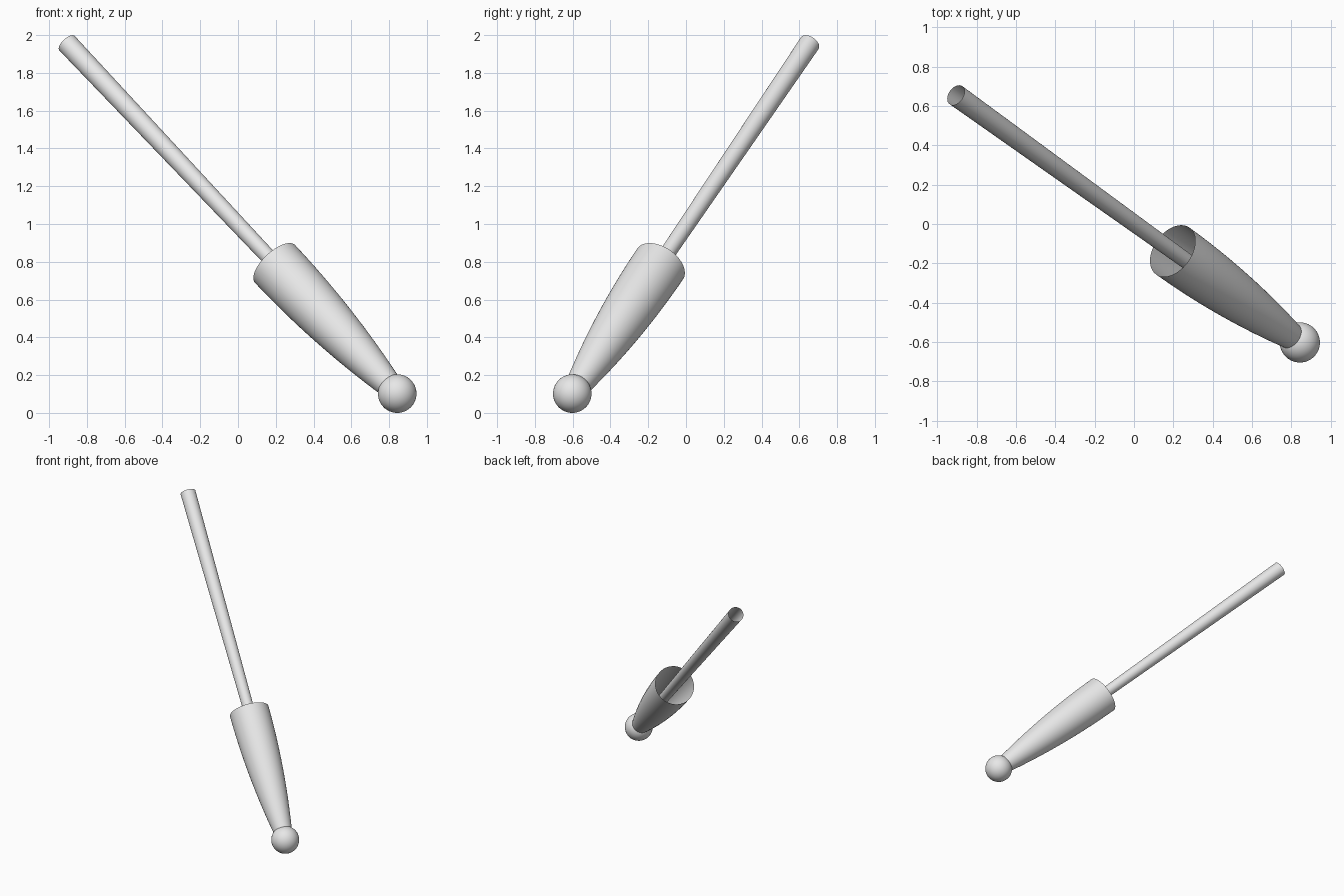
import bpy, bmesh, math
from mathutils import Vector

cube = bpy.data.objects.get("Cube")
if cube:
    bpy.data.objects.remove(cube, do_unlink=True)

# One plain light grey for everything
grey = bpy.data.materials.new("light_grey")
grey.use_nodes = True
colour = (0.8, 0.8, 0.8, 1)
grey.diffuse_color = colour
grey.node_tree.nodes["Principled BSDF"].inputs["Base Color"].default_value = colour

# Shared axis from the ball centre to the open tip of the rod
BALL = Vector((0.843, -0.602, 0.102))
TIP = Vector((-0.905, 0.655, 1.957))
AXIS = TIP - BALL
LENGTH = AXIS.length
SIDES = 48


def finish(bm, name):
    mesh = bpy.data.meshes.new(name)
    for face in bm.faces:
        face.smooth = True
    bm.to_mesh(mesh)
    bm.free()
    mesh.materials.append(grey)
    obj = bpy.data.objects.new(name, mesh)
    bpy.context.collection.objects.link(obj)
    obj.location = BALL
    obj.rotation_mode = 'QUATERNION'
    obj.rotation_quaternion = AXIS.to_track_quat('Z', 'Y')
    return obj


def revolve(name, profile):
    """Open surface of revolution from (radius, height) points."""
    bm = bmesh.new()
    rings = []
    for radius, height in profile:
        angles = [2 * math.pi * i / SIDES for i in range(SIDES)]
        rings.append([bm.verts.new((radius * math.cos(a), radius * math.sin(a), height))
                      for a in angles])
    for low, high in zip(rings, rings[1:]):
        for i in range(SIDES):
            j = (i + 1) % SIDES
            bm.faces.new((low[i], low[j], high[j], high[i]))
    return finish(bm, name)


# Ball at the foot
bm = bmesh.new()
bmesh.ops.create_uvsphere(bm, u_segments=SIDES, v_segments=24, radius=0.102)
finish(bm, "ball")

# Bulging sleeve, open at its wide end
SLEEVE_END = 0.37 * LENGTH
STEPS = 16
sleeve = []
for i in range(STEPS + 1):
    t = 0.05 + 0.95 * i / STEPS
    sleeve.append((0.146 - 0.09 * (1 - t) ** 2, t * SLEEVE_END))
revolve("sleeve", sleeve)

# Hollow rod, widening gently toward the tip
revolve("rod", [(0.032, 0.0), (0.056, LENGTH)])
